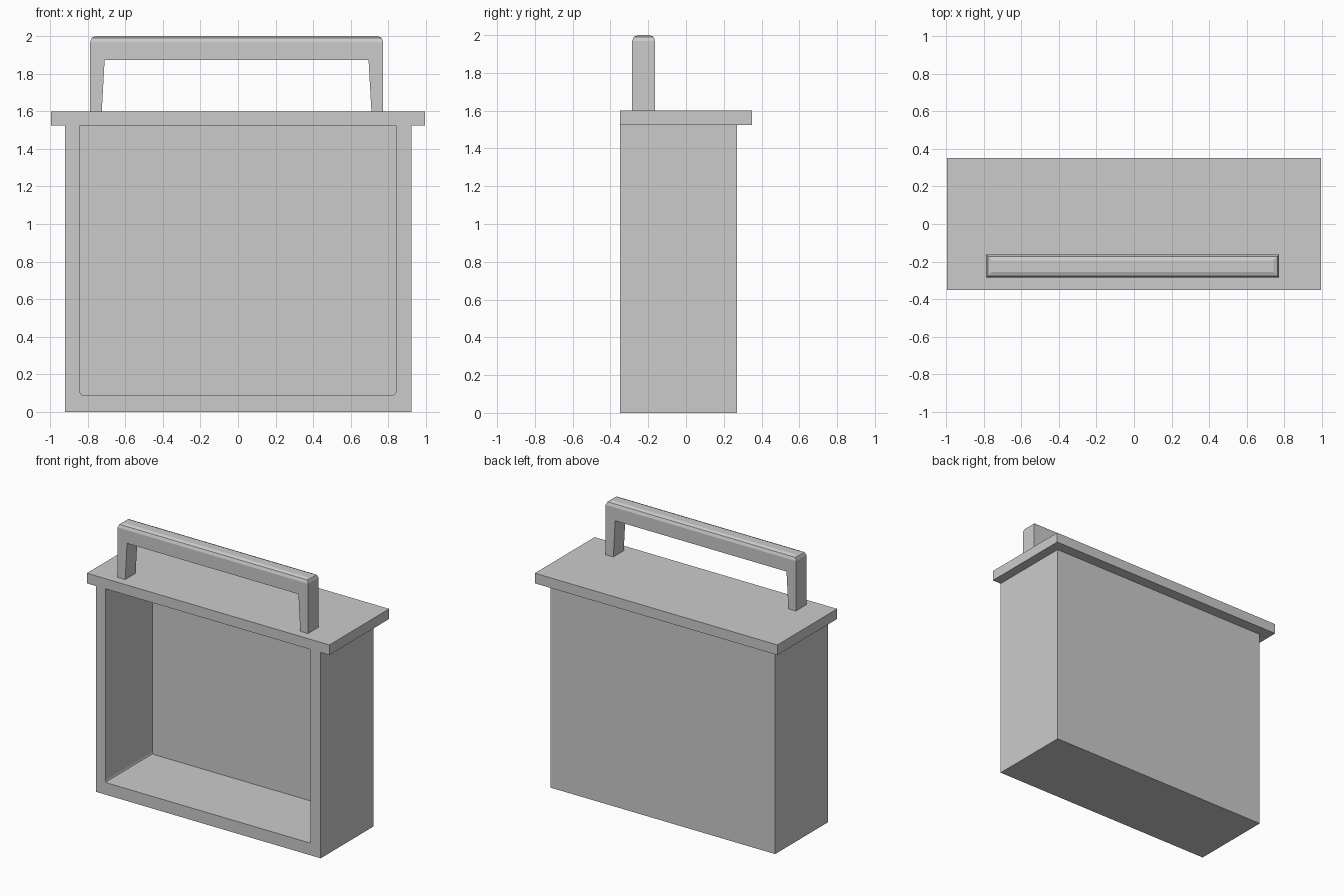
import bpy
import bmesh

if "Cube" in bpy.data.objects:
    bpy.data.objects.remove(bpy.data.objects["Cube"], do_unlink=True)

grey = bpy.data.materials.new("plain_grey")
grey.use_nodes = True
grey.diffuse_color = (0.6, 0.6, 0.6, 1)
grey.node_tree.nodes["Principled BSDF"].inputs["Base Color"].default_value = (0.6, 0.6, 0.6, 1)


def extrude_profile(name, points, y0, y1, bevel_rule=None, width=0.0, segments=1):
    """Extrude an x-z outline from y0 to y1, bevelling the edges picked by the rule."""
    bm = bmesh.new()
    face = bm.faces.new([bm.verts.new((x, y0, z)) for x, z in points])
    out = bmesh.ops.extrude_face_region(bm, geom=[face])
    moved = [v for v in out["geom"] if isinstance(v, bmesh.types.BMVert)]
    bmesh.ops.translate(bm, verts=moved, vec=(0, y1 - y0, 0))
    if bevel_rule:
        edges = [e for e in bm.edges if bevel_rule(*[v.co for v in e.verts])]
        bmesh.ops.bevel(bm, geom=edges, offset=width, segments=segments,
                        profile=0.5, affect="EDGES")
    bmesh.ops.recalc_face_normals(bm, faces=bm.faces)
    mesh = bpy.data.meshes.new(name)
    bm.to_mesh(mesh)
    bm.free()
    mesh.materials.append(grey)
    obj = bpy.data.objects.new(name, mesh)
    bpy.context.collection.objects.link(obj)
    return obj


def rectangle(x0, x1, z0, z1):
    return [(x0, z0), (x1, z0), (x1, z1), (x0, z1)]


# Case: a box hollowed from the front, with softened lower inside corners
case = extrude_profile("case", rectangle(-0.92, 0.923, 0, 1.525), -0.35, 0.27)
cavity = extrude_profile(
    "cavity_cutter", rectangle(-0.842, 0.84, 0.09, 1.6), -0.45, 0.2,
    lambda a, b: max(a.z, b.z) < 0.1 and abs(a.x - b.x) < 0.01, 0.015, 2)
cavity.hide_render = True
cut = case.modifiers.new("hollow", "BOOLEAN")
cut.object = cavity
cut.operation = "DIFFERENCE"
cut.solver = "EXACT"
bpy.context.view_layer.objects.active = case
bpy.ops.object.modifier_apply(modifier=cut.name)
bpy.data.objects.remove(cavity, do_unlink=True)

# Lid: overhangs the sides and the back
extrude_profile("lid", rectangle(-0.994, 0.994, 1.525, 1.6), -0.35, 0.35)

# Handle: arch near the front edge, with its top edges chamfered
arch = [(-0.787, 1.6), (-0.725, 1.6), (-0.71, 1.872), (0.695, 1.872),
        (0.71, 1.6), (0.773, 1.6), (0.773, 2.0), (-0.787, 2.0)]
extrude_profile("handle", arch, -0.285, -0.163,
                lambda a, b: min(a.z, b.z) > 1.99, 0.03, 2)
